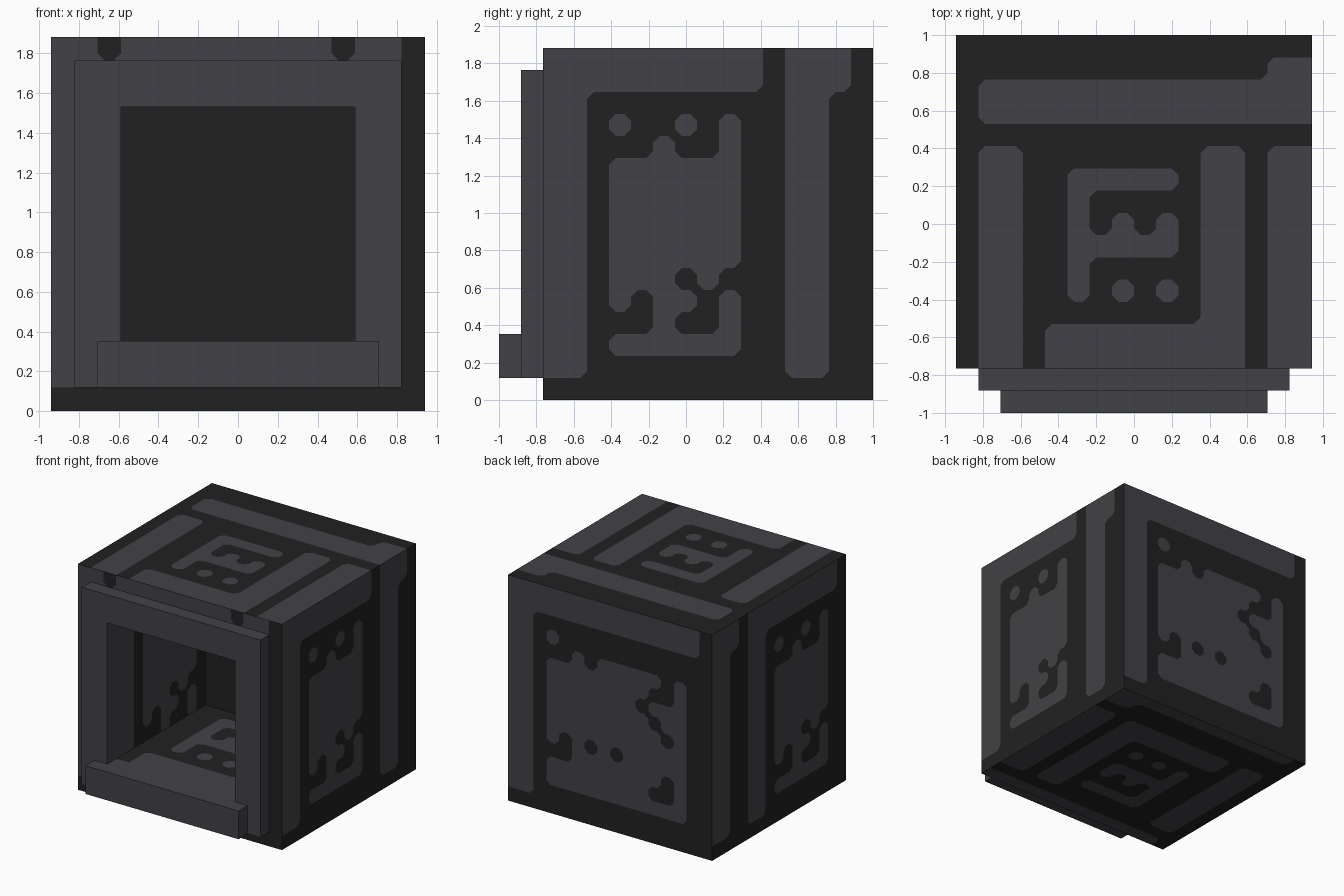
import bpy
import bmesh
from mathutils import Vector

U = 2 / 17          # one pattern cell
ROUND = 0.3         # corner rounding of painted patches, in cells

cube = bpy.data.objects.get("Cube")
if cube:
    bpy.data.objects.remove(cube, do_unlink=True)


def material(name, colour):
    m = bpy.data.materials.new(name)
    m.use_nodes = True
    m.diffuse_color = colour
    bsdf = next(n for n in m.node_tree.nodes if n.type == 'BSDF_PRINCIPLED')
    bsdf.inputs["Base Color"].default_value = colour
    bsdf.inputs["Roughness"].default_value = 0.9
    return m


DARK = material("charcoal", (0.0152, 0.0152, 0.0152, 1))
LIGHT = material("slate grey", (0.0545, 0.053, 0.061, 1))

# Inlay patterns: '#' is slate, '.' is charcoal, ' ' is open
SIDE = [
    "##########.###.", "##########.###.",
    "##.........##..",
    "##.#..#.#..##..",
    "##...#..#..##..",
    *["##.######..##.."] * 5,
    "##.###.#...##..",
    "##.#.##.#..##..",
    "##...#..#..##..",
    "##.######..##..",
    "##.........##..",
    "...............",
]
TOP = [
    "................",
    "..............##",
    ".###############", ".###############",
    "................",
    ".##........##.##",
    ".##..#####.##.##",
    ".##..#.....##.##",
    ".##..#.#.#.##.##",
    ".##..#####.##.##",
    ".##..#.....##.##",
    ".##..#.#.#.##.##",
    ".##........##.##",
    ".##.#########.##", ".##.#########.##",
]
BACK = [
    "###############.", "###############.",
    "##..............",
    "##.#............",
    "##...#.#####.#..",
    "##.########..#..",
    "##.#######.###..",
    "##.########.##..",
    "##.#########.#..",
    "##.###########..",
    "##.#.#.#.#####..",
    "##...#######.#..",
    "##.########..#..",
    "##.###########..",
    "##..............",
    "................",
]
FRONT = [
    "##.#########.##.",
    *["###############."] * 2,
    *["###          ##."] * 10,
    *["###############."] * 2,
    "................",
]
OTHER_SIDE = [row[11:] + row[:11] for row in SIDE]
BOTTOM = [row[::-1] for row in TOP[2::-1] + TOP[:2:-1]]


def crop(rows, top, left):
    """Ten by ten window used on the cavity walls."""
    return [row[left:left + 10] for row in rows[top:top + 10]]


def inlay(bm, rows, origin, right, down):
    """Lay one patterned wall, with rounded patch corners."""
    origin, right, down = Vector(origin), Vector(right), Vector(down)

    def add(points, mark):
        face = bm.faces.new([bm.verts.new((origin + right * x + down * y) * U)
                             for x, y in points])
        face.material_index = int(mark == '#')

    def at(r, c, default):
        inside = 0 <= r < len(rows) and 0 <= c < len(rows[0])
        return rows[r][c] if inside and rows[r][c] != ' ' else default

    for r, row in enumerate(rows):
        for c, mark in enumerate(row):
            if mark == ' ':
                continue
            outline = []
            # corners counter-clockwise from the lower left
            for dx, dy in ((-1, 1), (1, 1), (1, -1), (-1, -1)):
                x, y = c + (dx > 0), r + (dy > 0)
                beside, above = at(r, c + dx, mark), at(r + dy, c, mark)
                diagonal = at(r + dy, c + dx, mark)
                cut = beside != mark and above != mark and '#' in (mark, diagonal)
                if not cut:
                    outline.append((x, y))
                    continue
                ends = [(x - dx * ROUND, y), (x, y - dy * ROUND)]
                if dx * dy > 0:
                    pass
                else:
                    ends.reverse()
                outline += ends
                add([ends[0], (x, y), ends[1]], beside)
            add(outline, mark)


def finish(bm, name, mats):
    bmesh.ops.remove_doubles(bm, verts=bm.verts, dist=0.0005)
    mesh = bpy.data.meshes.new(name)
    bm.to_mesh(mesh)
    bm.free()
    for m in mats:
        mesh.materials.append(m)
    obj = bpy.data.objects.new(name, mesh)
    bpy.context.collection.objects.link(obj)
    return obj


X, Y, Z = Vector((1, 0, 0)), Vector((0, 1, 0)), Vector((0, 0, 1))

# Outer shell of the block
bm = bmesh.new()
inlay(bm, FRONT, (-8, -6.5, 16), X, -Z)
inlay(bm, BACK, (8, 8.5, 16), -X, -Z)
inlay(bm, SIDE, (8, -6.5, 16), Y, -Z)
inlay(bm, OTHER_SIDE, (-8, 8.5, 16), -Y, -Z)
inlay(bm, TOP, (-8, 8.5, 16), X, -Y)
inlay(bm, BOTTOM, (8, 8.5, 0), -X, -Y)
finish(bm, "block_shell", (DARK, LIGHT))

# Hollow chamber behind the opening
bm = bmesh.new()
inlay(bm, crop(SIDE, 3, 0), (-5, -6.5, 13), Y, -Z)
inlay(bm, crop(OTHER_SIDE, 3, 5), (5, 3.5, 13), -Y, -Z)
inlay(bm, crop(TOP, 5, 3), (-5, 3.5, 3), X, -Y)
inlay(bm, crop(BOTTOM, 5, 3), (5, 3.5, 13), -X, -Y)
inlay(bm, ["." * 10] * 10, (-5, 3.5, 13), X, -Z)
finish(bm, "chamber", (DARK, LIGHT))

# Raised frame around the opening
bm = bmesh.new()


def ring(half, low, high, y):
    return [bm.verts.new(Vector(p) * U) for p in
            ((-half, y, low), (half, y, low), (half, y, high), (-half, y, high))]


outer_front, inner_front = ring(7, 1, 15, -7.5), ring(5, 3, 13, -7.5)
outer_back, inner_back = ring(7, 1, 15, -6.5), ring(5, 3, 13, -6.5)
loops = (outer_front, inner_front, inner_back, outer_back)
for a, b in zip(loops, loops[1:] + loops[:1]):
    for i in range(4):
        j = (i + 1) % 4
        bm.faces.new((a[i], a[j], b[j], b[i]))
bmesh.ops.recalc_face_normals(bm, faces=bm.faces)
finish(bm, "front_frame", (LIGHT,))

# Ledge below the opening
bm = bmesh.new()
bmesh.ops.create_cube(bm, size=1)
bmesh.ops.scale(bm, vec=Vector((12, 1, 2)) * U, verts=bm.verts)
bmesh.ops.translate(bm, vec=Vector((0, -8, 2)) * U, verts=bm.verts)
finish(bm, "front_ledge", (LIGHT,))
